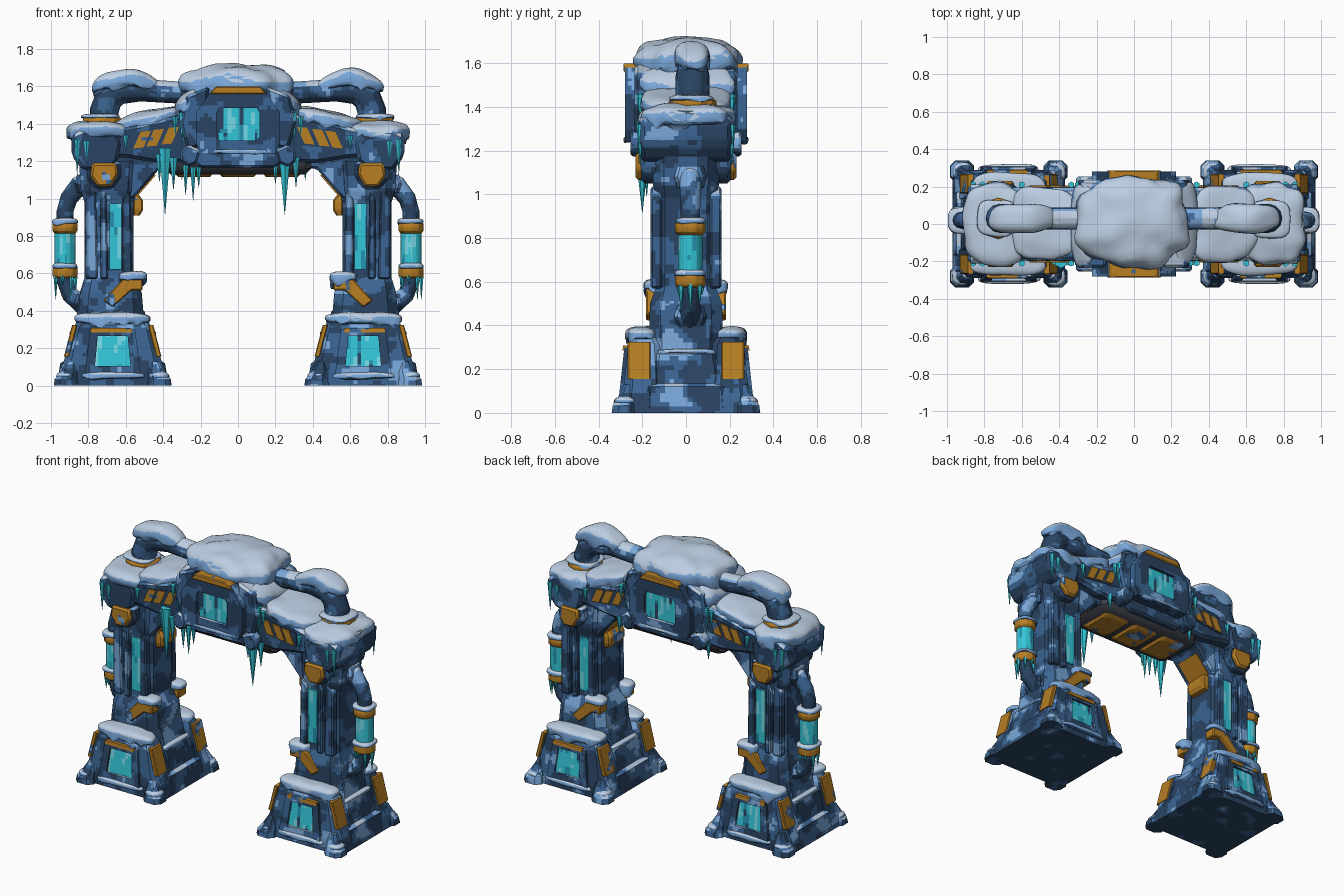
import bpy, bmesh, math
from mathutils import Vector, noise, Matrix

if "Cube" in bpy.data.objects:
    bpy.data.objects.remove(bpy.data.objects["Cube"])

def lin(c):
    return [((v / 255 + 0.055) / 1.055) ** 2.4 for v in c] + [1]

COLOURS = {"navy": (42, 68, 99), "steel_blue": (60, 101, 147), "frost_blue": (122, 168, 218),
           "snow_white": (188, 206, 226), "ice_cyan": (52, 198, 216), "pale_ice": (120, 218, 232),
           "deep_ice": (36, 146, 176), "amber": (182, 126, 36), "charcoal": (62, 64, 72)}
NAMES = list(COLOURS)
MATS = []
for key, rgb in COLOURS.items():
    m = bpy.data.materials.new(key)
    m.diffuse_color = lin(rgb)
    m.use_nodes = True
    m.node_tree.nodes["Principled BSDF"].inputs["Base Color"].default_value = m.diffuse_color
    MATS.append(m)

# Colour rules: frosted metal, drifted snow, streaked ice, worn amber
def colour(kind, c, n):
    w = noise.noise(c * 8.5 + Vector((3, 7, 1))) + 0.35 * noise.noise(c * 21)
    if kind == "amber":
        if w > 0.42:
            return "frost_blue" if w > 0.56 else "steel_blue"
        return "amber"
    if kind == "body":
        if n.z > 0.6:
            return "snow_white" if w > 0.0 else "frost_blue" if w > -0.3 else "steel_blue"
        w += 0.35 * n.z
        return "frost_blue" if w > 0.4 else "steel_blue" if w > 0.0 else "navy"
    if kind == "snow":
        if n.z + 0.35 * w > 0.3:
            return "snow_white"
        return "frost_blue" if n.z > -0.6 else "steel_blue"
    if kind in ("ice", "window"):
        w = noise.noise(Vector((c.x * 38, c.y * 38, c.z * 6)))
        if kind == "window" and w < -0.22:
            return "navy" if w < -0.32 else "deep_ice"
        return "pale_ice" if w > 0.35 else "deep_ice" if w < -0.3 else "ice_cyan"
    return kind

# Cut the surface on a regular grid so the colour patches have faces to follow
def grid_cut(bm, step):
    for axis in range(3):
        vals = [v.co[axis] for v in bm.verts]
        normal = Vector([float(i == axis) for i in range(3)])
        for k in range(math.floor(min(vals) / step), math.ceil(max(vals) / step) + 1):
            bmesh.ops.bisect_plane(bm, geom=bm.verts[:] + bm.edges[:] + bm.faces[:], dist=1e-5,
                                   plane_co=normal * (k + 0.37) * step, plane_no=normal)

def finish(name, bm, kind, fine=0.021, bevel=0, angle=38):
    bmesh.ops.recalc_face_normals(bm, faces=bm.faces)
    if bevel:
        bmesh.ops.bevel(bm, geom=bm.edges[:], offset=bevel, segments=1, affect='EDGES')
    if kind in ("body", "amber", "ice", "window") and fine:
        bmesh.ops.triangulate(bm, faces=[f for f in bm.faces if len(f.verts) > 4])
        grid_cut(bm, fine)
    bm.normal_update()
    me = bpy.data.meshes.new(name)
    used = []
    for f in bm.faces:
        col = colour(kind, f.calc_center_median(), f.normal)
        if col not in used:
            used.append(col)
            me.materials.append(MATS[NAMES.index(col)])
        f.material_index = used.index(col)
    bm.to_mesh(me)
    bm.free()
    ob = bpy.data.objects.new(name, me)
    bpy.context.collection.objects.link(ob)
    bpy.ops.object.select_all(action='DESELECT')
    ob.select_set(True)
    bpy.context.view_layer.objects.active = ob
    bpy.ops.object.shade_smooth_by_angle(angle=math.radians(angle))
    return ob

def bridge(bm, rings, caps=True):
    n = len(rings[0])
    vs = [[bm.verts.new(p) for p in r] for r in rings]
    for a, b in zip(vs, vs[1:]):
        for i in range(n):
            bm.faces.new((a[i], a[(i + 1) % n], b[(i + 1) % n], b[i]))
    if caps:
        bm.faces.new(vs[0])
        bm.faces.new(vs[-1])

# Stacked chamfered rectangles: (cx, cy, z, half x, half y, chamfer)
def loft(name, rings, kind):
    bm = bmesh.new()
    out = []
    for cx, cy, z, hx, hy, c in rings:
        o = [(hx, hy - c), (hx - c, hy), (c - hx, hy), (-hx, hy - c),
             (-hx, c - hy), (c - hx, -hy), (hx - c, -hy), (hx, c - hy)]
        out.append([(cx + x, cy + y, z) for x, y in o])
    bridge(bm, out)
    return finish(name, bm, kind)

# Outline in x-z pushed through y, optionally leaning back with height
def prism(name, pts, y0, y1, kind, s=1, lean=0, bevel=0, hole=None):
    bm = bmesh.new()
    def ring(p, y):
        return [(s * x, y - math.copysign(lean * z, y), z) for x, z in p]
    if hole:
        bridge(bm, [ring(pts, y0), ring(pts, y1), ring(hole, y1), ring(hole, y0), ring(pts, y0)], False)
        bmesh.ops.remove_doubles(bm, verts=bm.verts[:], dist=1e-5)
    else:
        bridge(bm, [ring(pts, y0), ring(pts, y1)])
    return finish(name, bm, kind, bevel=bevel)

def tube(name, path, radii, kind, sides=12):
    bm = bmesh.new()
    pts = [Vector(p) for p in path]
    rings = []
    for i, p in enumerate(pts):
        t = (pts[min(i + 1, len(pts) - 1)] - pts[max(i - 1, 0)]).normalized()
        u = Vector((0, 1, 0))
        v = t.cross(u).normalized()
        rings.append([p + radii[i] * (math.cos(a) * u + math.sin(a) * v)
                      for a in (2 * math.pi * k / sides for k in range(sides))])
    bridge(bm, rings)
    return finish(name, bm, kind, angle=50)

# Rounded snow drift with a ragged, dripping skirt
def snow(name, c, h, slope=0, power=0.65, sub=4, droop=0.5, bow=0):
    bm = bmesh.new()
    bmesh.ops.create_icosphere(bm, subdivisions=sub, radius=1)
    c = Vector(c)
    for v in bm.verts:
        p = Vector([math.copysign(abs(a) ** power, a) * k for a, k in zip(v.co, h)])
        w = noise.noise((c + p) * 9)
        p.x *= 1 + 0.14 * w
        p.y *= 1 + 0.14 * w
        if v.co.z < 0.1:
            p.z = p.z * droop - 0.07 * max(0, noise.noise((c + p) * 17)) * (1 if h[2] > 0.03 else 0.3)
        else:
            p.z *= 1 + 0.22 * w
        p.z += slope * p.x - bow * (p.x / h[0]) ** 2
        v.co = c + p
    return finish(name, bm, "snow", angle=50)

def icicle(name, x, y, top, tip, r=0.02):
    bm = bmesh.new()
    bmesh.ops.create_cone(bm, cap_ends=True, segments=6, radius1=0.001, radius2=r, depth=top - tip,
                          matrix=Matrix.Translation((x, y, (top + tip) / 2)))
    return finish(name, bm, "ice_cyan")

def rect(x0, x1, z0, z1):
    return [(x0, z0), (x1, z0), (x1, z1), (x0, z1)]

for s, side in ((-1, "left"), (1, "right")):
    # Foot of each leg
    loft(side + "_base_core", [(s * .67, 0, 0, .3, .24, .07), (s * .67, 0, .12, .28, .2, .04), (s * .67, 0, .135, .255, .18, .04),
         (s * .67, 0, .27, .23, .16, .04), (s * .67, 0, .285, .2, .15, .04), (s * .68, 0, .4, .18, .15, .04)], "body")
    for e in (-1, 1):
        snow(side + "_ledge_snow", (s * .67 + e * .212, 0, .28), (.02, .13, .012), sub=3)
    # Column and its collars
    loft(side + "_column", [(s * .68, 0, .33, .18, .17, .05), (s * .68, 0, .5, .165, .165, .05), (s * .69, 0, .58, .13, .135, .04),
         (s * .69, 0, .98, .13, .135, .04), (s * .69, 0, 1.04, .15, .15, .05), (s * .69, 0, 1.2, .16, .15, .05)], "body")
    loft(side + "_inner_amber_box", [(s * .545, 0, .91, .02, .07, .01), (s * .535, 0, .94, .028, .08, .01),
         (s * .535, 0, .99, .028, .08, .01), (s * .55, 0, 1.02, .02, .07, .01)], "amber")
    # Arch haunch and the shoulder block
    prism(side + "_haunch", [(.3, 1.16), (.42, 1.16), (.56, 1.0), (.66, 1.0), (.7, 1.25), (.3, 1.3)], -.13, .13, "body", s, bevel=.012)
    prism(side + "_haunch_panel", [(.44, 1.125), (.54, 1.01), (.56, 1.03), (.46, 1.145)], -.09, .09, "amber", s)
    prism(side + "_beam", [(.15, 1.2), (.42, 1.19), (.6, 1.22), (.85, 1.22), (.87, 1.33), (.6, 1.38), (.3, 1.45), (.15, 1.47)],
          -.195, .195, "body", s, bevel=.018)
    prism(side + "_shoulder", [(.64, 1.2), (.69, 1.15), (.83, 1.15), (.89, 1.23), (.89, 1.34), (.83, 1.37), (.66, 1.37), (.62, 1.3)],
          -.21, .21, "body", s, bevel=.02)
    snow(side + "_shoulder_snow", (s * .745, 0, 1.355), (.168, .218, .058), droop=.95)
    snow(side + "_beam_snow", (s * .48, 0, 1.42), (.18, .2, .05), slope=-s * .2, droop=.7)
    # Pipe over the shoulder
    py = .03
    tube(side + "_top_pipe", [(s * x, py, z) for x, z in ((.715, 1.36), (.715, 1.47), (.69, 1.54), (.63, 1.575), (.52, 1.58), (.2, 1.56))],
         [.078, .078, .078, .07, .06, .058], "body")
    tube(side + "_pipe_collar", [(s * .725, py, z) for z in (1.39, 1.4, 1.425, 1.435)], [.1, .11, .11, .1], "amber", 10)
    snow(side + "_collar_snow", (s * .73, py, 1.437), (.105, .1, .018), sub=3)
    snow(side + "_pipe_snow", (s * .6, py, 1.635), (.19, .078, .06), power=.8, bow=.055, droop=.7)
    # Side canister with its bent pipe
    cy = .02
    tube(side + "_canister_pipe", [(s * x, cy, z) for x, z in ((.78, 1.1), (.85, 1.07), (.905, 1.0), (.925, .93), (.925, .56), (.9, .49), (.82, .42))],
         [.055, .052, .047, .045, .045, .045, .05], "body")
    tube(side + "_canister", [(s * .925, cy, .6), (s * .925, cy, .84)], [.056, .056], "ice")
    for z in (.575, .815):
        tube(side + "_canister_collar", [(s * .925, cy, z + d) for d in (0, .012, .05, .06)], [.058, .07, .07, .058], "amber", 10)
        snow(side + "_canister_snow", (s * .925, cy, z + .06), (.069, .069, .022), sub=3)
    for i in range(7):
        a = i * 2 * math.pi / 7
        icicle(side + "_canister_icicle", s * .925 + .055 * math.cos(a), cy + .055 * math.sin(a), .59, .46 + .04 * (i % 3), .014)
    for z in (.44, 1.08):
        loft(side + "_pipe_mount", [(s * .83, cy, z - .05, .03, .06, .015), (s * .83, cy, z, .045, .075, .015),
             (s * .83, cy, z + .05, .03, .06, .015)], "body")

    for f, face in ((-1, "front"), (1, "back")):
        tag = side + "_" + face + "_"
        # Pedestal, window and amber trim
        loft(tag + "pedestal", [(s * .67, f * .19, 0, .3, .1, .04), (s * .67, f * .19, .08, .285, .1, .04), (s * .67, f * .19, .12, .265, .095, .04),
             (s * .67, f * .19, .31, .21, .075, .03), (s * .67, f * .19, .345, .19, .06, .03)], "body")
        hole = [(.575, .105), (.765, .105), (.75, .265), (.59, .265)]
        prism(tag + "base_window", hole, f * .294, f * .301, "window", s, lean=.11)
        prism(tag + "base_window_frame", [(.52, .065), (.82, .065), (.79, .3), (.55, .3)], f * .28, f * .315, "body", s, .11, hole=hole)
        prism(tag + "base_trim", rect(.57, .785, .285, .308), f * .29, f * .322, "amber", s, .11)
        snow(tag + "pedestal_snow", (s * .67, f * .2, .355), (.2, .075, .038), droop=.75)
        snow(tag + "sill_snow", (s * .67, f * .29, .05), (.17, .03, .022), sub=3)
        for e in (-1, 1):
            loft(tag + "corner_panel", [(s * .67 + e * .247, f * .215, .155, .014, .052, .005),
                 (s * .67 + e * .203, f * .215, .325, .014, .052, .005)], "amber")
            fx, fy = s * .67 + e * .25, f * .28
            loft(tag + "corner_foot", [(fx, fy, 0, .065, .06, .03), (fx, fy, .035, .06, .055, .03),
                 (fx - e * .015, fy - f * .012, .075, .045, .042, .02), (fx - e * .025, fy - f * .02, .13, .022, .025, .01)], "body")
            snow(tag + "foot_snow", (fx - e * .005, fy - f * .005, .05), (.056, .052, .025), sub=3, power=.85, droop=.3)
        # Column strips, ribs and chevron
        prism(tag + "column_light", rect(.622, .688, .62, .975), f * .13, f * .147, "ice", s)
        for x0, x1 in ((.565, .617), (.695, .735), (.75, .815)):
            prism(tag + "column_rib", [(x0, .57), (x1, .57), (x1, 1.0), (x0 + .01, 1.04)], f * .11, f * .162, "body", s, bevel=.008)
        prism(tag + "chevron", [(.51, .51), (.57, .51), (.67, .42), (.72, .455), (.615, .57), (.51, .57)], f * .1, f * .182, "amber", s, bevel=.006)
        snow(tag + "chevron_snow", (s * .565, f * .14, .578), (.072, .052, .032), sub=3)
        # Shoulder bracket and hazard plate
        prism(tag + "bracket_mount", [(.62, 1.12), (.67, 1.05), (.76, 1.05), (.81, 1.11), (.8, 1.2), (.63, 1.2)], f * .1, f * .205, "body", s, bevel=.015)
        prism(tag + "bracket", [(.64, 1.13), (.68, 1.065), (.75, 1.065), (.79, 1.12), (.78, 1.19), (.65, 1.19)], f * .18, f * .23, "amber", s, bevel=.012)
        prism(tag + "hazard_plate", [(.3, 1.29), (.57, 1.26), (.57, 1.35), (.3, 1.4)], f * .19, f * .199, "navy", s)
        for x in (.34, .42, .49):
            d = (x - .3) * .14
            prism(tag + "hazard_stripe", [(x + .015, 1.3 - d), (x + .07, 1.295 - d), (x + .03, 1.385 - d), (x - .025, 1.39 - d)],
                  f * .197, f * .206, "amber", s)
        prism(tag + "keystone_pod", [(.2, 1.26), (.22, 1.19), (.27, 1.17), (.31, 1.2), (.31, 1.25), (.27, 1.29)], f * .14, f * .255, "body", s, bevel=.012)
        prism(tag + "keystone_wing", [(.2, 1.28), (.27, 1.26), (.31, 1.4), (.28, 1.55), (.15, 1.6)], f * .1, f * .235, "body", s, bevel=.015)
        for x, top, tip in ((.86, 1.32, 1.13), (.81, 1.31, 1.2), (.6, 1.34, 1.25), (.3, 1.46, 1.28), (.335, 1.44, 1.34)):
            icicle(tag + "snow_icicle", s * x, f * .21, top, tip, .017)

# Keystone block with windows on both faces
octo = [(-.2, 1.24), (.2, 1.24), (.225, 1.3), (.225, 1.46), (.14, 1.58), (-.14, 1.58), (-.225, 1.46), (-.225, 1.3)]
hole = [(-.1, 1.31), (.1, 1.31), (.115, 1.33), (.115, 1.46), (.1, 1.485), (-.1, 1.485), (-.115, 1.46), (-.115, 1.33)]
prism("keystone", octo, -.25, .25, "body")
prism("keystone_lip", [(-.2, 1.165), (.2, 1.165), (.24, 1.2), (.22, 1.26), (-.22, 1.26), (-.24, 1.2)], -.2, .2, "body", bevel=.012)
for f, face in ((-1, "front"), (1, "back")):
    prism(face + "_keystone_frame", octo, f * .24, f * .28, "body", hole=hole)
    prism(face + "_keystone_window", hole, f * .25, f * .258, "window")
    prism(face + "_keystone_bar", [(-.15, 1.56), (.15, 1.56), (.12, 1.6), (-.12, 1.6)], f * .2, f * .287, "amber", bevel=.006)
    snow(face + "_keystone_sill_snow", (0, f * .265, 1.25), (.17, .02, .014), sub=3)
snow("keystone_snow", (0, .01, 1.6), (.31, .24, .118), power=.85, droop=.8)
for s in (-1, 1):
    snow("keystone_side_snow", (s * .275, 0, 1.51), (.065, .22, .06), power=.7, slope=-s * .7)

# Underside slab with amber panels
loft("underside_slab", [(0, 0, 1.13, .36, .14, .03), (0, 0, 1.16, .39, .165, .03), (0, 0, 1.2, .39, .17, .03)], "charcoal")
for x in (-.235, 0, .235):
    loft("underside_panel", [(x, 0, 1.115, .085, .095, .02), (x, 0, 1.145, .11, .15, .02)], "amber")

# Long hanging icicles
for x, y, top, tip, r in ((-.39, -.2, 1.27, .915, .037), (.25, -.2, 1.2, .915, .032), (-.345, -.2, 1.22, 1.05, .024), (.31, -.2, 1.22, 1.06, .022),
                          (-.28, -.18, 1.18, 1.02, .018), (-.24, -.18, 1.17, .99, .018), (-.21, -.17, 1.17, 1.06, .016), (-.42, -.2, 1.24, 1.09, .022),
                          (.2, -.18, 1.18, 1.08, .016), (.36, .19, 1.22, 1.1, .02), (-.3, .19, 1.22, 1.1, .018)):
    icicle("long_icicle", x, y, top, tip, r)
